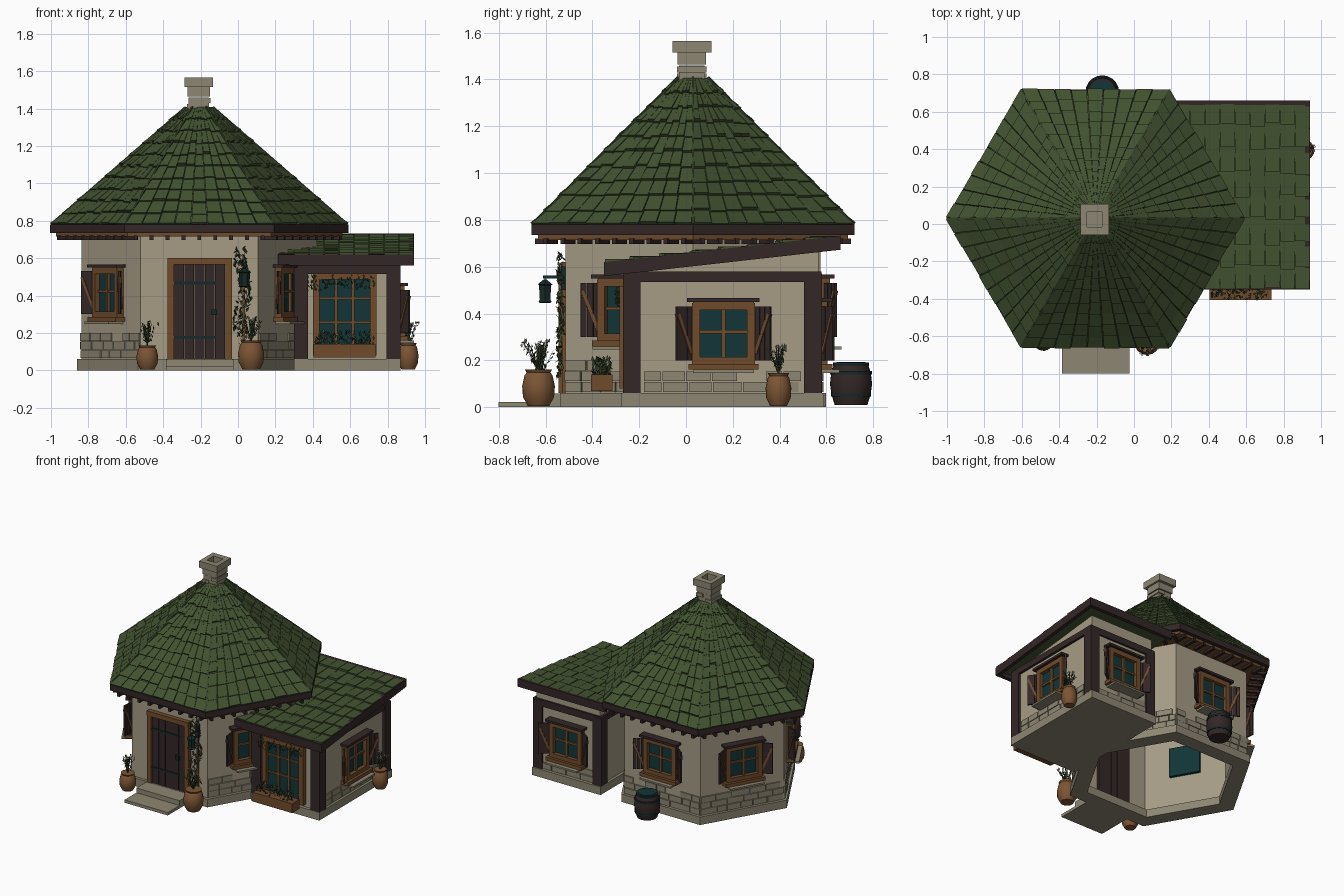
import bpy, bmesh, random
from math import radians, cos, sin, pi
from mathutils import Vector, Matrix

if "Cube" in bpy.data.objects:
    bpy.data.objects.remove(bpy.data.objects["Cube"])
random.seed(4)
rnd = random.uniform


def material(name, *rgb):
    m = bpy.data.materials.new(name)
    m.use_nodes = True
    m.diffuse_color = (*rgb, 1)
    m.node_tree.nodes["Principled BSDF"].inputs["Base Color"].default_value = (*rgb, 1)
    return m


PLASTER = material("plaster", .38, .33, .235)
STONE = material("stone", .27, .24, .17)
ROOF = material("roof green", .055, .085, .03)
TIMBER = material("dark timber", .034, .02, .02)
WOOD = material("warm wood", .16, .07, .025)
GLASS = material("teal glass", .006, .035, .038)
CLAY = material("terracotta", .2, .09, .035)
LEAF = material("leaf green", .04, .06, .025)
FLOWER = material("pale flower", .38, .35, .28)
IRON = material("dark iron", .008, .022, .022)
I = Matrix.Identity(4)
CX, CY = -.207, .03


def finish(bm, name, mat, smooth=False):
    bmesh.ops.recalc_face_normals(bm, faces=bm.faces)
    me = bpy.data.meshes.new(name)
    bm.to_mesh(me)
    bm.free()
    me.materials.append(mat)
    ob = bpy.data.objects.new(name, me)
    bpy.context.collection.objects.link(ob)
    if smooth:
        bpy.ops.object.select_all(action='DESELECT')
        ob.select_set(True)
        bpy.context.view_layer.objects.active = ob
        bpy.ops.object.shade_smooth_by_angle(angle=radians(40))


def box(bm, M, x0, x1, y0, y1, z0, z1):
    mid = Vector((x0 + x1, y0 + y1, z0 + z1)) / 2
    size = Matrix.Diagonal((x1 - x0, y1 - y0, z1 - z0, 1))
    bmesh.ops.create_cube(bm, size=1, matrix=M @ Matrix.Translation(mid) @ size)


def boxes(name, mat, M, *specs):
    bm = bmesh.new()
    for s in specs:
        box(bm, M, *s)
    finish(bm, name, mat)


def loft(bm, rings, closed=False):
    vs = [[bm.verts.new(p) for p in r] for r in rings]
    pairs = list(zip(vs, vs[1:])) + ([(vs[-1], vs[0])] if closed else [])
    n = len(vs[0])
    for a, b in pairs:
        for i in range(n):
            bm.faces.new((a[i], a[(i + 1) % n], b[(i + 1) % n], b[i]))
    if not closed:
        bm.faces.new(vs[0][::-1])
        bm.faces.new(vs[-1])


def ring(r, z, n=6, x=CX, y=CY):
    return [Vector((x + r * cos(2 * pi * i / n), y + r * sin(2 * pi * i / n), z)) for i in range(n)]


def lofted(name, mat, rings, closed=False, smooth=False):
    bm = bmesh.new()
    loft(bm, rings, closed)
    finish(bm, name, mat, smooth)


def hollow(name, mat, r_out, r_in, z0, z1):
    lofted(name, mat, [ring(r_out, z0), ring(r_out, z1), ring(r_in, z1), ring(r_in, z0)], True)


def facing(x, y, angle):
    """Frame on a wall: local -y points out of the wall."""
    return Matrix.Translation((x, y, 0)) @ Matrix.Rotation(radians(angle + 90), 4, 'Z')


def hex_face(angle, d=.545):
    return facing(CX + d * cos(radians(angle)), CY + d * sin(radians(angle)), angle)


def tiles(bm, a, b, c, d, cols, rows, lift):
    n = (b - a).cross(c - a).normalized()
    P = lambda u, v, h: a.lerp(b, u).lerp(c.lerp(d, u), v) + n * h
    for j in range(rows):
        for i in range(cols):
            u0, u1 = (i + .025) / cols, (i + .975) / cols
            v0, v1 = max(0, (j + rnd(-.2, .1)) / rows), (j + 1) / rows
            h = lift * rnd(.6, 1.15)
            corners = [(u0, v0, h), (u1, v0, h), (u1, v1, lift * .2), (u0, v1, lift * .2)]
            loft(bm, [[P(u, v, -.004) for u, v, _ in corners], [P(*q) for q in corners]])


def bricks(name, M, width, z0, rows):
    bm = bmesh.new()
    for r in range(rows):
        x = -width / 2
        while x < width / 2 - .03:
            w = min(rnd(.07, .13), width / 2 - x)
            if r < rows - 1 or rnd(0, 1) < .75:
                box(bm, M, x + .003, x + w - .003, -rnd(.006, .012), .01, z0 + r * .046, z0 + r * .046 + .042)
            x += w
    finish(bm, name, STONE)


def window(name, M, z):
    """Shuttered window centred at height z."""
    boxes(name + "_glass", GLASS, M, (-.11, .11, -.012, .06, z - .11, z + .11))
    boxes(name + "_frame", WOOD, M,
          (-.135, -.1, -.04, .01, z - .13, z + .13), (.1, .135, -.04, .01, z - .13, z + .13),
          (-.13, .13, -.04, .01, z + .1, z + .135), (-.13, .13, -.04, .01, z - .135, z - .1),
          (-.009, .009, -.026, .01, z - .1, z + .1), (-.1, .1, -.024, .01, z, z + .014),
          (-.15, .15, -.06, .01, z - .155, z - .13))
    boxes(name + "_ledge", STONE, M, (-.13, .13, -.09, .01, z - .168, z - .155))
    boxes(name + "_lintel", TIMBER, M, (-.155, .155, -.06, .01, z + .135, z + .152))
    shutters, braces = bmesh.new(), bmesh.new()
    for s in (-1, 1):
        H = M @ Matrix.Translation((s * .137, -.02, z)) @ Matrix.Rotation(radians(-35 * s), 4, 'Z')
        for k in range(3):
            x0, x1 = sorted((s * (.027 * k), s * (.027 * k + .025)))
            box(shutters, H, x0, x1, -.006, .006, -.115, .115)
        B = H @ Matrix.Translation((s * .04, 0, 0)) @ Matrix.Rotation(radians(22 * s), 4, 'Y')
        box(braces, B, -.007, .007, -.011, .011, -.09, .09)
    finish(shutters, name + "_shutters", TIMBER)
    finish(braces, name + "_braces", WOOD)


def leaf(bm, p, size):
    R = Matrix.Rotation(rnd(0, 6.3), 3, 'Z') @ Matrix.Rotation(rnd(-1.2, 1.2), 3, 'X')
    pts = [(-.35, 0, 0), (0, 0, -.8), (.35, 0, 0), (0, 0, .8)]
    bm.faces.new([bm.verts.new(Vector(p) + R @ Vector(q) * size) for q in pts])


def leaves(name, mat, count, lo, hi, size):
    bm = bmesh.new()
    for _ in range(count):
        leaf(bm, [rnd(a, b) for a, b in zip(lo, hi)], size)
    finish(bm, name, mat)


def potted(name, x, y, r, h, top, flowers):
    prof = [(.65, 0), (.95, .25), (1, .55), (.85, .85), (.72, .92), (.82, 1)]
    lofted(name + "_pot", CLAY, [ring(r * k, .005 + h * t, 16, x, y) for k, t in prof], smooth=True)
    stems, green, bloom = bmesh.new(), bmesh.new(), bmesh.new()
    for i in range(11):
        a, spread, t = i * 2.4, rnd(.2, 1.05) * r, rnd(.75, 1) * (top - h)
        base, tip = Vector((x, y, h)), Vector((x + spread * cos(a), y + spread * sin(a), h + t))
        side = Vector((-sin(a), cos(a), 0)) * .003
        stems.faces.new([stems.verts.new(p) for p in (base - side, base + side, tip + side, tip - side)])
        for k in range(5):
            leaf(green, base.lerp(tip, .25 + .15 * k) + Vector((rnd(-.01, .01), rnd(-.01, .01), 0)), .017)
        if flowers:
            for _ in range(4):
                leaf(bloom, tip + Vector((rnd(-.01, .01), rnd(-.01, .01), 0)), .012)
    finish(stems, name + "_stems", LEAF)
    finish(green, name + "_leaves", LEAF)
    finish(bloom, name + "_flowers", FLOWER)


# Main house: foundation, walls, brick courses, windows
hollow("house_foundation", STONE, .655, .53, 0, .06)
hollow("house_walls", PLASTER, .63, .585, .06, .72)
for label, a in (("front_right", -30), ("back_right", 30), ("back", 90), ("back_left", 150), ("front_left", 210)):
    bricks("house_bricks_" + label, hex_face(a), .63, .065, 3)
    if a != 30:
        window("house_window_" + label, hex_face(a), .415)

# Door and steps
F = hex_face(-90)
boxes("front_steps", STONE, I, (-.385, -.025, -.8, -.6, 0, .022), (-.385, -.025, -.66, -.52, 0, .058))
boxes("door_frame", WOOD, F, (-.17, -.135, -.03, .01, .06, .6), (.14, .175, -.03, .01, .06, .6),
      (-.17, .175, -.035, .01, .565, .6))
boxes("door_planks", TIMBER, F, *[(-.135 + .055 * i, -.083 + .055 * i, -.016, .06, .06, .57) for i in range(5)])
boxes("door_hinges", IRON, F, (-.135, .09, -.022, 0, .17, .185), (-.135, .09, -.022, 0, .46, .475),
      (.065, .095, -.035, 0, .295, .325))

# Main roof: core, tiles, hips, fascia and rafters
lofted("roof_core", ROOF, [ring(.785, .77), ring(.06, 1.4)])
low, high = ring(.79, .778), ring(.07, 1.405)
bm = bmesh.new()
for i in range(6):
    k = (i + 1) % 6
    tiles(bm, low[i], low[k], high[i], high[k], 9, 10, .014)
finish(bm, "roof_tiles", ROOF)
bm = bmesh.new()
for a, b in zip(low, high):
    d = b - a
    M = Matrix.Translation((a + b) / 2) @ d.to_track_quat('X', 'Z').to_matrix().to_4x4()
    box(bm, M, -d.length / 2, d.length / 2, -.005, .005, -.01, .01)
finish(bm, "roof_hips", LEAF)
hollow("roof_fascia", TIMBER, .797, .765, .735, .78)
lofted("roof_soffit", WOOD, [ring(.765, .715), ring(.765, .74)])
bm = bmesh.new()
for a in range(30, 390, 60):
    for i in range(9):
        x = (i - 4) * .085
        box(bm, hex_face(a, .66), x - .01, x + .01, -.015, .08, .697, .72)
finish(bm, "rafter_ends", TIMBER)

# Chimney
C = Matrix.Translation((-.21, .025, 0))
boxes("chimney_stack", STONE, C, (-.055, .055, -.055, .055, 1.36, 1.46), (-.061, .061, -.061, .061, 1.464, 1.515),
      (-.063, -.01, -.063, .063, 1.4, 1.425), (.01, .063, -.063, .063, 1.43, 1.455))
boxes("chimney_cap", STONE, C, *[s for q in (-1, 1) for s in (
    (min(q * .04, q * .075), max(q * .04, q * .075), -.083, .083, 1.515, 1.565),
    (-.04, .04, min(q * .04, q * .083), max(q * .04, q * .083), 1.515, 1.565))])

# Side annex: slab, walls with a sloping top, timber frame
boxes("annex_foundation", STONE, I, (.3, .87, -.275, .59, 0, .06))
lofted("annex_walls", PLASTER, [[Vector((x, y, z)) for y, z in ((-.25, .06), (.565, .06), (.565, .665), (-.25, .575))]
                                for x in (.32, .85)])
posts = [(x, x + .075, y, y + .075, .055, .57) for x in (.3, .795) for y in (-.27, .505)]
boxes("annex_timber_frame", TIMBER, I, *posts, (.3, .87, -.268, -.2, .515, .565), (.3, .87, .51, .578, .53, .58),
      (.8, .868, -.26, .57, .535, .58), (.302, .37, .2, .57, .535, .58))
bricks("annex_bricks_side", facing(.85, .157, 0), .68, .065, 2)
bricks("annex_bricks_back", facing(.585, .565, 90), .42, .065, 2)
window("annex_window_side", facing(.85, .16, 0), .315)
window("annex_window_back", facing(.585, .565, 90), .315)

# Annex roof
def slope(x, y, dz):
    return Vector((x, y, .615 + (y + .345) * .112 + dz))


def roof_beam(bm, x0, x1, y0, y1, lo, hi):
    loft(bm, [[slope(x, y, h) for x, y in ((x0, y0), (x1, y0), (x1, y1), (x0, y1))] for h in (lo, hi)])


bm = bmesh.new()
roof_beam(bm, .22, .93, -.335, .65, -.025, 0)
tiles(bm, slope(.22, -.345, 0), slope(.94, -.345, 0), slope(.22, .655, 0), slope(.94, .655, 0), 9, 8, .016)
finish(bm, "annex_roof_tiles", ROOF)
bm = bmesh.new()
for b in ((.915, .942, -.35, .66), (.215, .942, -.35, -.325), (.215, .942, .635, .66)):
    roof_beam(bm, *b, -.055, .005)
finish(bm, "annex_roof_fascia", TIMBER)

# Annex front window with planter and hanging leaves
W = facing(.57, -.25, -90)
boxes("front_window_glass", GLASS, W, (-.14, .14, -.012, .02, .1, .5))
boxes("front_window_frame", WOOD, W, (-.17, -.135, -.035, .01, .08, .515), (.135, .17, -.035, .01, .08, .515),
      (-.17, .17, -.035, .01, .485, .518), (-.17, .17, -.035, .01, .08, .11),
      *[(x - .008, x + .008, -.025, .01, .1, .49) for x in (-.045, .045)],
      (-.14, .14, -.023, .01, .25, .263), (-.14, .14, -.023, .01, .38, .393))
boxes("planter_box", WOOD, I, (.405, .735, -.405, -.315, .07, .14))
leaves("planter_leaves", LEAF, 150, (.41, -.4, .13), (.73, -.32, .21), .018)
leaves("planter_flowers", FLOWER, 25, (.41, -.4, .15), (.73, -.32, .215), .009)
leaves("hanging_leaves", LEAF, 110, (.37, -.3, .43), (.73, -.275, .51), .015)

# Climbing vine and lantern beside the door
boxes("vine_stem", WOOD, I, (.025, .037, -.53, -.515, .06, .62))
bm = bmesh.new()
for i in range(170):
    z = rnd(.12, .66)
    leaf(bm, (.025 + .018 * sin(z * 18) + rnd(-.035, .035), rnd(-.55, -.52), z), .02)
finish(bm, "vine_leaves", LEAF)
boxes("lantern_bracket", IRON, I, (.025, .045, -.535, -.515, .5, .6), (.028, .042, -.61, -.52, .55, .562),
      (.033, .037, -.605, -.6, .53, .555))
lofted("lantern", IRON, [ring(r, z, 6, .035, -.602) for r, z in
                         ((.025, .445), (.032, .45), (.026, .46), (.03, .52), (.036, .525), (.008, .545))])

# Pots
potted("left_door", -.485, -.62, .058, .128, .27, False)
potted("right_door", .07, -.63, .07, .155, .285, True)
potted("side", .91, .395, .055, .14, .265, True)

# Water barrel
bulge = ((.07, .01), (.084, .055), (.09, .1), (.084, .15), (.07, .19))
lofted("barrel", TIMBER, [ring(r, z, 20, -.17, .705) for r, z in bulge], smooth=True)
for n, (r, z) in enumerate(((.083, .045), (.086, .14), (.073, .176))):
    lofted("barrel_band_%d" % n, IRON, [ring(r + .003, z, 20, -.17, .705), ring(r + .003, z + .014, 20, -.17, .705)])
lofted("barrel_water", GLASS, [ring(.062, .185, 20, -.17, .705), ring(.062, .194, 20, -.17, .705)])
